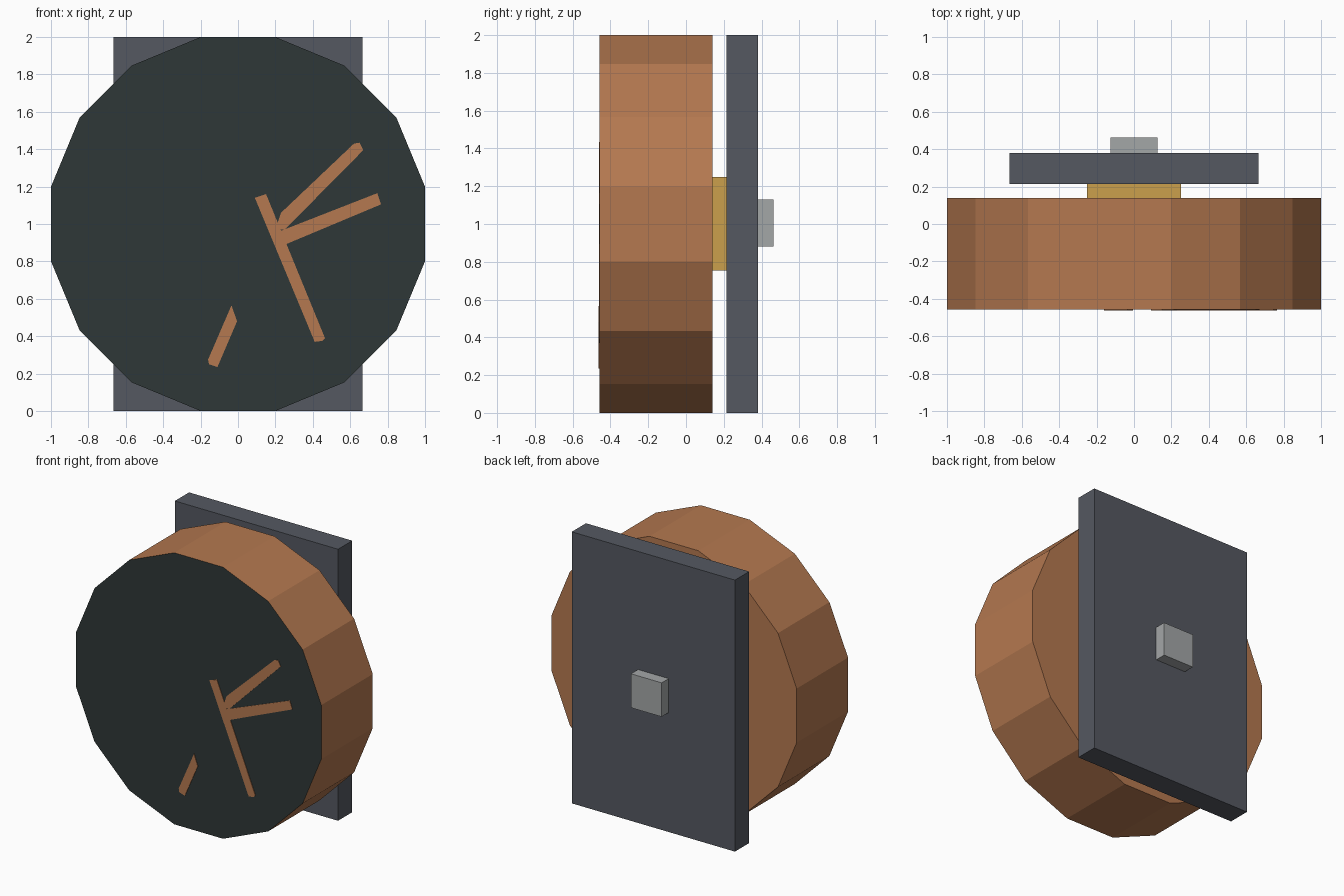
import bpy, bmesh, math
from mathutils import Matrix

if "Cube" in bpy.data.objects:
    bpy.data.objects.remove(bpy.data.objects["Cube"], do_unlink=True)


def material(name, rgb):
    m = bpy.data.materials.new(name)
    m.use_nodes = True
    m.diffuse_color = (*rgb, 1)
    bsdf = m.node_tree.nodes["Principled BSDF"]
    bsdf.inputs["Base Color"].default_value = (*rgb, 1)
    bsdf.inputs["Roughness"].default_value = 0.8
    return m


copper = material("copper", (0.46, 0.19, 0.08))
dark = material("dark green grey", (0.028, 0.039, 0.038))
slate = material("slate", (0.09, 0.099, 0.12))
gold = material("gold", (0.60, 0.35, 0.072))
steel = material("light grey", (0.37, 0.385, 0.39))


def finish(name, bm, *mats):
    mesh = bpy.data.meshes.new(name)
    bmesh.ops.recalc_face_normals(bm, faces=bm.faces)
    bm.to_mesh(mesh)
    bm.free()
    for m in mats:
        mesh.materials.append(m)
    obj = bpy.data.objects.new(name, mesh)
    bpy.context.collection.objects.link(obj)
    return obj


def prism(name, outline, y0, y1, *mats):
    """Extrude an (x, z) outline from y0 back to y1; a second material colours the front."""
    bm = bmesh.new()
    face = bm.faces.new([bm.verts.new((x, y0, z)) for x, z in outline])
    out = bmesh.ops.extrude_face_region(bm, geom=[face], use_keep_orig=True)
    verts = [g for g in out["geom"] if isinstance(g, bmesh.types.BMVert)]
    bmesh.ops.translate(bm, verts=verts, vec=(0, y1 - y0, 0))
    bmesh.ops.recalc_face_normals(bm, faces=bm.faces)
    if len(mats) > 1:
        for f in bm.faces:
            f.material_index = 1 if f.normal.y < -0.9 else 0
    return finish(name, bm, *mats)


def box(name, half_x, z0, z1, y0, y1, mat):
    bm = bmesh.new()
    scale = Matrix.Diagonal((2 * half_x, y1 - y0, z1 - z0, 1))
    place = Matrix.Translation((0, (y0 + y1) / 2, (z0 + z1) / 2))
    bmesh.ops.create_cube(bm, size=1, matrix=place @ scale)
    return finish(name, bm, mat)


# Sixteen-sided drum with flats at the top, bottom and sides
SIDES = 16
radius = 1 / math.cos(math.pi / SIDES)
ring = [(radius * math.cos((i + 0.5) * math.tau / SIDES),
         1 + radius * math.sin((i + 0.5) * math.tau / SIDES)) for i in range(SIDES)]
prism("drum", ring, -0.458, 0.14, copper, dark)

# Copper strips lying on the dark front
strips = {
    "upper_strip": [(0.23, 1.06), (0.62, 1.43), (0.65, 1.435), (0.67, 1.395), (0.25, 0.97), (0.20, 0.97)],
    "middle_strip": [(0.22, 0.96), (0.745, 1.165), (0.765, 1.105), (0.24, 0.885)],
    "long_strip": [(0.09, 1.14), (0.15, 1.16), (0.465, 0.39), (0.45, 0.375), (0.41, 0.37)],
    "short_strip": [(-0.035, 0.565), (-0.005, 0.48), (-0.11, 0.235), (-0.155, 0.25), (-0.16, 0.275)],
}
for i, (name, outline) in enumerate(strips.items()):
    prism(name, outline, -0.461 - 0.0004 * i, -0.457, copper)

# Mount behind the drum
box("spacer_block", 0.25, 0.755, 1.25, 0.135, 0.216, gold)
box("back_plate", 0.665, 0.0, 2.0, 0.215, 0.38, slate)
box("rear_knob", 0.125, 0.88, 1.13, 0.379, 0.462, steel)
